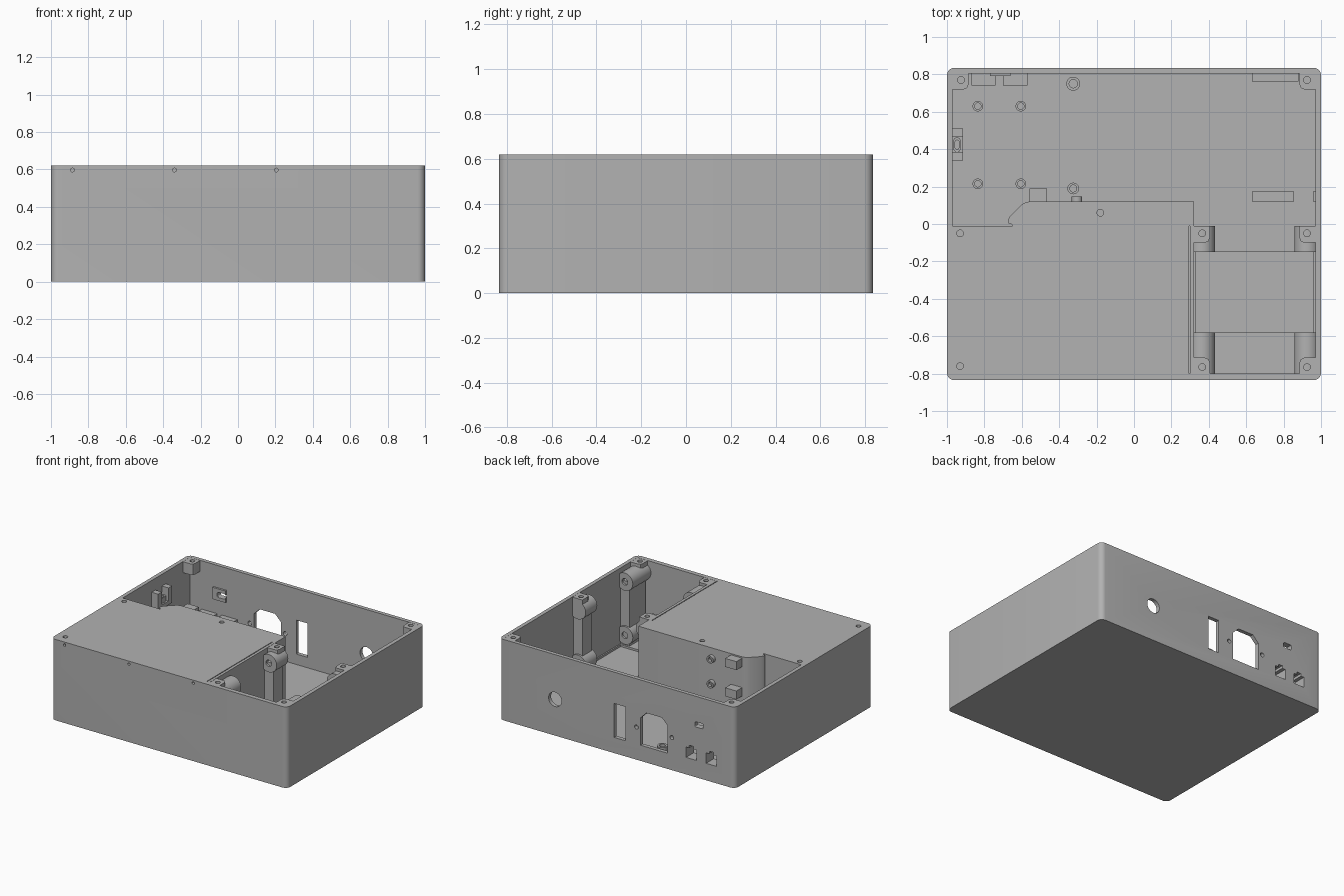
import bpy, bmesh, math

if "Cube" in bpy.data.objects:
    bpy.data.objects.remove(bpy.data.objects["Cube"])

H = 0.62       # total height
FLOOR = 0.04   # top of the floor

grey = bpy.data.materials.new("case grey")
grey.diffuse_color = (0.445, 0.445, 0.445, 1)
grey.use_nodes = True
grey.node_tree.nodes["Principled BSDF"].inputs["Base Color"].default_value = grey.diffuse_color


def prism(name, pts, a, b, axis="z"):
    """Extrude a 2D outline from a to b along z (x,y outline) or y (x,z outline)."""
    put = (lambda p, t: (p[0], p[1], t)) if axis == "z" else (lambda p, t: (p[0], t, p[1]))
    bm = bmesh.new()
    face = bm.faces.new([bm.verts.new(put(p, a)) for p in pts])
    ext = bmesh.ops.extrude_face_region(bm, geom=[face])
    move = [v for v in ext["geom"] if isinstance(v, bmesh.types.BMVert)]
    for v in move:
        if axis == "z":
            v.co.z = b
        else:
            v.co.y = b
    bmesh.ops.recalc_face_normals(bm, faces=bm.faces)
    me = bpy.data.meshes.new(name)
    bm.to_mesh(me)
    bm.free()
    me.materials.append(grey)
    ob = bpy.data.objects.new(name, me)
    bpy.context.collection.objects.link(ob)
    return ob


def box(name, x0, x1, y0, y1, z0, z1):
    return prism(name, [(x0, y0), (x1, y0), (x1, y1), (x0, y1)], z0, z1)


def circle(cx, cy, r, n=24):
    return [(cx + r * math.cos(2 * math.pi * i / n), cy + r * math.sin(2 * math.pi * i / n))
            for i in range(n)]


def rounded(x0, x1, y0, y1, r, n=6):
    pts = []
    for cx, cy, s in ((x1 - r, y1 - r, 0), (x0 + r, y1 - r, 90),
                      (x0 + r, y0 + r, 180), (x1 - r, y0 + r, 270)):
        for i in range(n + 1):
            a = math.radians(s + 90 * i / n)
            pts.append((cx + r * math.cos(a), cy + r * math.sin(a)))
    return pts


def cut(cutter, *targets):
    """Subtract the cutter from every target, then remove it."""
    cutter.hide_render = True
    for ob in targets:
        mod = ob.modifiers.new("cut", "BOOLEAN")
        mod.operation = "DIFFERENCE"
        mod.solver = "EXACT"
        mod.object = cutter
        bpy.context.view_layer.objects.active = ob
        bpy.ops.object.modifier_apply(modifier=mod.name)
    bpy.data.objects.remove(cutter)


# Case body: rounded block with one open cavity around the covered front section
case = prism("case_body", rounded(-1, 1, -0.835, 0.835, 0.04), 0, H)
duct_curve = [(-0.65, -0.01), (-0.655, 0.0), (-0.67, 0.003), (-0.673, 0.02), (-0.665, 0.04),
              (-0.61, 0.095), (-0.59, 0.112), (-0.56, 0.12)]
cavity = [(-0.97, -0.01)] + duct_curve + [(0.32, 0.12), (0.32, -0.80), (0.97, -0.80),
                                          (0.97, 0.805), (-0.97, 0.805)]
cut(prism("cavity", cavity, FLOOR, 0.8), case)

# Fan recess in the floor and narrow seam beside the fan bay
cut(box("fan_recess", 0.33, 0.96, -0.58, -0.15, 0.025, 0.1), case)
cut(box("seam", 0.293, 0.299, -0.80, -0.01, H - 0.01, 0.7), case)

# Socket housings inside the rear wall
housings = [box("socket_housing", x, x + 0.13, 0.74, 0.81, 0.10, 0.25) for x in (-0.87, -0.70)]
plate = box("port_plate", -0.77, -0.66, 0.79, 0.81, 0.36, 0.45)

# Rear wall openings
cut(prism("vent_hole", circle(0.525, 0.277, 0.055, 32), 0.7, 0.9, "y"), case)
cut(prism("switch_slot", [(-0.07, 0.12), (0.025, 0.12), (0.025, 0.38), (-0.07, 0.38)],
          0.7, 0.9, "y"), case)
cut(prism("power_inlet", [(-0.43, 0.12), (-0.20, 0.12), (-0.20, 0.33), (-0.25, 0.38),
                          (-0.38, 0.38), (-0.43, 0.33)], 0.7, 0.9, "y"), case)
for x in (-0.165, -0.465):
    cut(prism("inlet_screw", circle(x, 0.25, 0.016, 16), 0.7, 0.9, "y"), case)
cut(prism("small_port", rounded(-0.73, -0.66, 0.385, 0.425, 0.01, 3), 0.7, 0.9, "y"), case, plate)
for x, housing in zip((-0.80, -0.63), housings):
    outline = [(x - 0.045, 0.13), (x + 0.045, 0.13), (x + 0.045, 0.21), (x + 0.018, 0.21),
               (x + 0.018, 0.23), (x - 0.018, 0.23), (x - 0.018, 0.21), (x - 0.045, 0.21)]
    cut(prism("socket", outline, 0.7, 0.9, "y"), case, housing)

# Small screw holes along the front wall and on the cover
for x in (-0.885, -0.34, 0.205):
    cut(prism("front_screw", circle(x, 0.597, 0.01, 16), -0.9, -0.80, "y"), case)
for x, y in ((-0.93, -0.05), (-0.93, -0.76), (-0.18, 0.06)):
    cut(prism("cover_screw", circle(x, y, 0.018, 16), H - 0.06, 0.7), case)

# Corner screw tabs: corner position and direction pointing into the bay
tabs = [(-0.975, 0.81, 1, -1), (0.975, 0.81, -1, -1), (0.975, -0.01, -1, -1),
        (0.975, -0.805, -1, 1), (0.315, -0.01, 1, -1), (0.315, -0.805, 1, 1)]
for x, y, sx, sy in tabs:
    w, r = 0.09, 0.025
    pts = [(0, 0), (w, 0), (w, w - r), (w - 0.3 * r, w - 0.3 * r), (w - r, w), (0, w)]
    tab = prism("corner_tab", [(x + sx * p, y + sy * q) for p, q in pts], H - 0.085, H - 0.001)
    cut(prism("tab_hole", circle(x + sx * 0.05, y + sy * 0.04, 0.018, 16), 0.55, 0.7), tab)

# Fan mounts: horizontal bosses joined by upright posts, mirrored across the bay
for side in (-1, 1):
    cx = 0.645 + side * 0.28
    wall = 0.645 + side * 0.33
    for y0, y1, hole in ((-0.15, -0.01, -0.15), (-0.805, -0.58, -0.58)):
        x0, x1 = sorted((cx - side * 0.03, wall))
        box("fan_post", x0, x1, y0 + 0.015, y1 - 0.015, FLOOR - 0.005, 0.53)
        for z in (0.53, 0.12):
            # Boss outline is flattened where it meets the bay wall
            pts = [(side * min(side * px, side * wall), pz)
                   for px, pz in circle(cx, z, 0.068, 32)]
            boss = prism("fan_boss", pts, y0, y1, "y")
            cut(prism("boss_hole", circle(cx, z, 0.025, 20), hole - 0.06, hole + 0.06, "y"), boss)

# Board standoffs
standoffs = [(x, y, 0.028, 0.10) for x in (-0.835, -0.605) for y in (0.215, 0.63)]
standoffs += [(-0.325, 0.75, 0.037, 0.12), (-0.325, 0.19, 0.031, 0.12)]
for x, y, r, top in standoffs:
    post = prism("standoff", circle(x, y, r), FLOOR - 0.005, top)
    cut(prism("standoff_hole", circle(x, y, r * 0.6, 16), FLOOR + 0.01, 0.3), post)

# Blocks and short bosses on the rear face of the covered section
for z in (0.545, 0.32):
    box("face_block", -0.56, -0.465, 0.115, 0.19, z, z + 0.065)
for z in (0.54, 0.35):
    boss = prism("face_boss", circle(-0.305, z, 0.028), 0.115, 0.148, "y")
    cut(prism("face_boss_hole", circle(-0.305, z, 0.016, 16), 0.125, 0.2, "y"), boss)

# Low retainers for the power unit
box("floor_retainer", 0.63, 0.855, 0.12, 0.175, FLOOR - 0.005, 0.12)
box("rear_retainer", 0.63, 0.88, 0.762, 0.81, FLOOR - 0.005, 0.12)
box("side_retainer", 0.957, 0.975, 0.12, 0.175, FLOOR - 0.005, 0.12)

# Bracket on the left wall: base, two arms and a small ring
box("bracket_base", -0.975, -0.915, 0.34, 0.51, 0.40, 0.43)
for y in (0.34, 0.465):
    box("bracket_arm", -0.975, -0.915, y, y + 0.045, 0.43, 0.53)
ring = prism("bracket_ring", rounded(-0.965, -0.927, 0.385, 0.463, 0.018, 5), 0.425, 0.47)
cut(prism("ring_hole", rounded(-0.956, -0.936, 0.40, 0.448, 0.009, 4), 0.44, 0.6), ring)

# Smooth rounded faces while keeping edges sharp
bpy.ops.object.select_all(action="DESELECT")
for ob in bpy.data.objects:
    ob.select_set(True)
bpy.context.view_layer.objects.active = case
bpy.ops.object.shade_smooth_by_angle(angle=math.radians(30))
